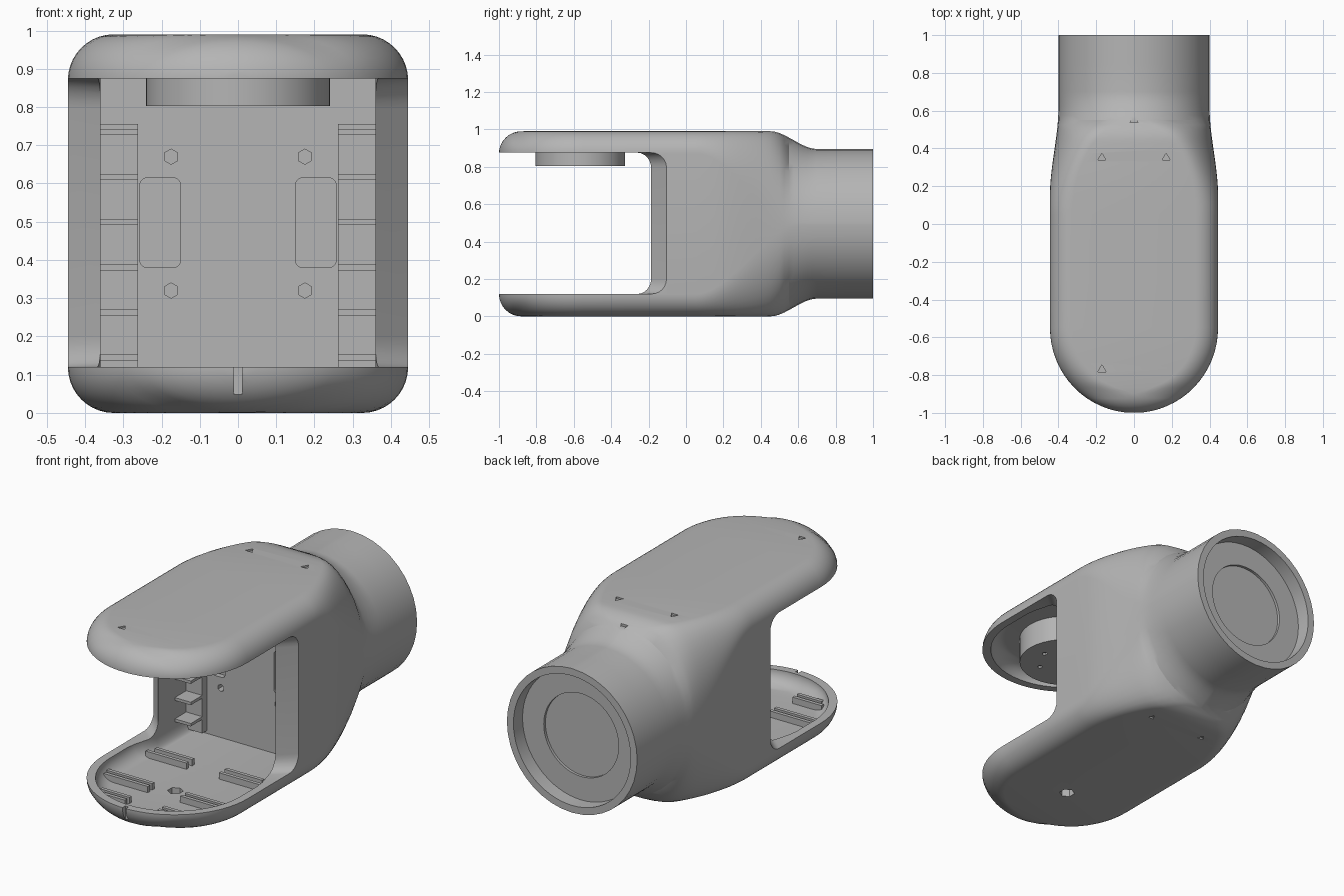
import bpy, bmesh, math
from math import sin, cos, pi, sqrt
from mathutils import Matrix

old = bpy.data.objects.get("Cube")
if old:
    bpy.data.objects.remove(old, do_unlink=True)

MID = 0.495  # height of the centre line

grey = bpy.data.materials.new("plain grey")
grey.use_nodes = True
grey.diffuse_color = (0.46, 0.46, 0.46, 1)
grey.node_tree.nodes["Principled BSDF"].inputs["Base Color"].default_value = (0.46, 0.46, 0.46, 1)


def finish(name, bm):
    bmesh.ops.recalc_face_normals(bm, faces=bm.faces)
    if bm.calc_volume(signed=True) < 0:
        bmesh.ops.reverse_faces(bm, faces=bm.faces)
    mesh = bpy.data.meshes.new(name)
    bm.to_mesh(mesh)
    bm.free()
    mesh.materials.append(grey)
    ob = bpy.data.objects.new(name, mesh)
    bpy.context.collection.objects.link(ob)
    return ob


def loft(name, rings):
    bm = bmesh.new()
    rows = [[bm.verts.new(p) for p in ring] for ring in rings]
    n = len(rows[0])
    for a, b in zip(rows, rows[1:]):
        for i in range(n):
            j = (i + 1) % n
            bm.faces.new((a[i], a[j], b[j], b[i]))
    bm.faces.new(rows[0])
    bm.faces.new(rows[-1])
    return finish(name, bm)


def box(name, x, y, z, bevel=0):
    bm = bmesh.new()
    size = (x[1] - x[0], y[1] - y[0], z[1] - z[0])
    mid = (sum(x) / 2, sum(y) / 2, sum(z) / 2)
    bmesh.ops.create_cube(bm, size=1, matrix=Matrix.Translation(mid) @ Matrix.Diagonal((*size, 1)))
    if bevel:
        edges = [e for e in bm.edges if abs(e.verts[0].co.y - e.verts[1].co.y) > 0.001]
        bmesh.ops.bevel(bm, geom=edges, offset=bevel, segments=4, affect='EDGES', profile=0.5)
    return finish(name, bm)


def drum(name, centre, radius, length, sides=64, along_y=False):
    bm = bmesh.new()
    turn = Matrix.Rotation(pi / 2, 4, 'X') if along_y else Matrix()
    bmesh.ops.create_cone(bm, cap_ends=True, segments=sides, radius1=radius, radius2=radius,
                          depth=length, matrix=Matrix.Translation(centre) @ turn)
    return finish(name, bm)


def cut(target, cutters):
    for c in cutters:
        c.hide_render = True
        mod = target.modifiers.new("cut", 'BOOLEAN')
        mod.operation, mod.solver, mod.object = 'DIFFERENCE', 'EXACT', c
    bpy.context.view_layer.update()
    graph = bpy.context.evaluated_depsgraph_get()
    mesh = bpy.data.meshes.new_from_object(target.evaluated_get(graph))
    target.modifiers.clear()
    target.data = mesh
    for c in cutters:
        bpy.data.objects.remove(c, do_unlink=True)


def smooth(a, b, t):
    t = max(0, min(1, (t - a) / (b - a)))
    return t * t * (3 - 2 * t)


def arc(t):
    return sqrt(max(0, 1 - t * t))


def section(y, off=0):
    """Rounded cross-section of the body at y, shrunk by off."""
    fillet = 0.12 - off
    w, h, flat = 0.445 - off, 0.495 - off, 0.325
    rz = fillet
    if y < -0.55:  # rounded front end
        t = -0.55 - y
        w *= arc(t / (0.45 - off))
        flat *= arc(t / 0.33)
        rz = fillet * arc(max(0, t - 0.33) / fillet)
        h = 0.375 + rz
    elif y > 0.05:  # blend into the round neck
        w -= 0.045 * smooth(0.15, 0.62, y)
        h -= 0.095 * smooth(0.45, 0.7, y)
        flat *= arc((y - 0.05) / 0.5)
        rz += (h - rz) * smooth(0.05, 0.62, y)
    if off:  # thicker side walls behind the opening
        w -= 0.04 * smooth(-0.4, -0.2, y)
    flat = max(0, min(flat, w - 0.03))
    rx, rz = w - flat, max(rz, 0.004)
    ring = []
    for q, (sx, sz) in enumerate([(1, 1), (-1, 1), (-1, -1), (1, -1)]):
        for k in range(11):
            a = (q + k / 10 * 0.98 + 0.01) * pi / 2
            ring.append((sx * flat + rx * cos(a), y, MID + sz * (h - rz) + rz * sin(a)))
    return ring


# Outer shell
tip = [-0.55 - 0.449 * cos(i / 16 * pi / 2) for i in range(16)]
rear = [-0.55, -0.3, -0.1] + [0.05 + 0.65 * i / 26 for i in range(27)] + [0.85, 1]
shell = loft("shell", [section(y) for y in tip + rear])

# Hollow inside
in_tip = [-0.55 - 0.404 * cos(i / 16 * pi / 2) for i in range(16)]
cavity = loft("cavity_cutter", [section(y, 0.045) for y in in_tip + [-0.55, -0.4, -0.35, -0.3, -0.25, -0.2, 0.1]])


# Front opening with slanted side lips
def opening_ring(x, y):
    pts = [(x, -1.3, 0.12)]
    for cz, start in ((0.2, -pi / 2), (0.795, 0)):
        for k in range(7):
            a = start + k / 6 * pi / 2
            pts.append((x, y - 0.08 + 0.08 * cos(a), cz + 0.08 * sin(a)))
    return pts + [(x, -1.3, 0.875)]


opening = loft("opening_cutter", [opening_ring(x, y) for x, y in
                                  ((-0.473, -0.077), (-0.353, -0.193), (0.353, -0.193), (0.473, -0.077))])

cutters = [opening, cavity,
           drum("socket_cutter", (0, 1.01, MID), 0.36, 0.18, along_y=True),
           drum("socket_disc_cutter", (0, 0.95, MID), 0.23, 0.09, along_y=True)]
# Small triangular nicks in the top and bottom
for x, y, z in ((-0.17, 0.35, 0.99), (0.17, 0.35, 0.99), (-0.17, -0.77, 0.99), (0, 0.55, 0.96)):
    cutters.append(drum("top_nick_cutter", (x, y, z), 0.025, 0.02, 3))
for s in (-1, 1):
    cutters.append(drum("bottom_nick_cutter", (s * 0.17, 0.35, 0), 0.02, 0.02, 3))
# Hole in the lower plate and split in its front rim
cutters.append(drum("plate_hole_cutter", (0, -0.55, 0.03), 0.04, 0.15, 6))
cutters.append(box("rim_split_cutter", (-0.01, 0.01), (-1.1, -0.975), (0.02, 0.2)))
# Pockets and screw holes in the back panel
for s in (-1, 1):
    xs = sorted((s * 0.15, s * 0.257))
    cutters.append(box("pocket_cutter", xs, (0.05, 0.13), (0.38, 0.615), 0.02))
    for z in (0.32, 0.67):
        cutters.append(drum("screw_cutter", (s * 0.175, 0.1, z), 0.02, 0.1, 6, True))
cut(shell, cutters)

# Round mount under the upper plate
mount = drum("round_mount", (0, -0.565, 0.878), 0.24, 0.15)
cut(mount, [drum("mount_hole_cutter", (0.14 * cos(i * pi / 3), -0.565 + 0.14 * sin(i * pi / 3), 0.8),
                 0.014, 0.03, 6) for i in range(6)])

# Slotted rails at both sides of the back panel
for s, side in ((1, "left"), (-1, "right")):
    xs = sorted((s * 0.262, s * 0.37))
    box(side + "_rail", xs, (0.06, 0.12), (0.06, 0.755))
    for i in range(6):
        z = 0.145 + i * 0.118
        box(side + "_rail_fin", xs, (-0.04, 0.1), (z - 0.008, z + 0.008))

# Ribs on the floor of the lower plate
for y, half in ((-0.25, 0.33), (-0.3, 0.35), (-0.6, 0.38), (-0.64, 0.37), (-0.8, 0.28), (-0.84, 0.25)):
    for s, side in ((1, "left"), (-1, "right")):
        box(side + "_floor_rib", sorted((s * 0.1, s * half)), (y - 0.01, y + 0.01), (0.03, 0.08))

# Smooth shading on the curved parts
bpy.ops.object.select_all(action='DESELECT')
for ob in (shell, mount):
    ob.select_set(True)
    bpy.context.view_layer.objects.active = ob
bpy.ops.object.shade_smooth_by_angle(angle=math.radians(30))
